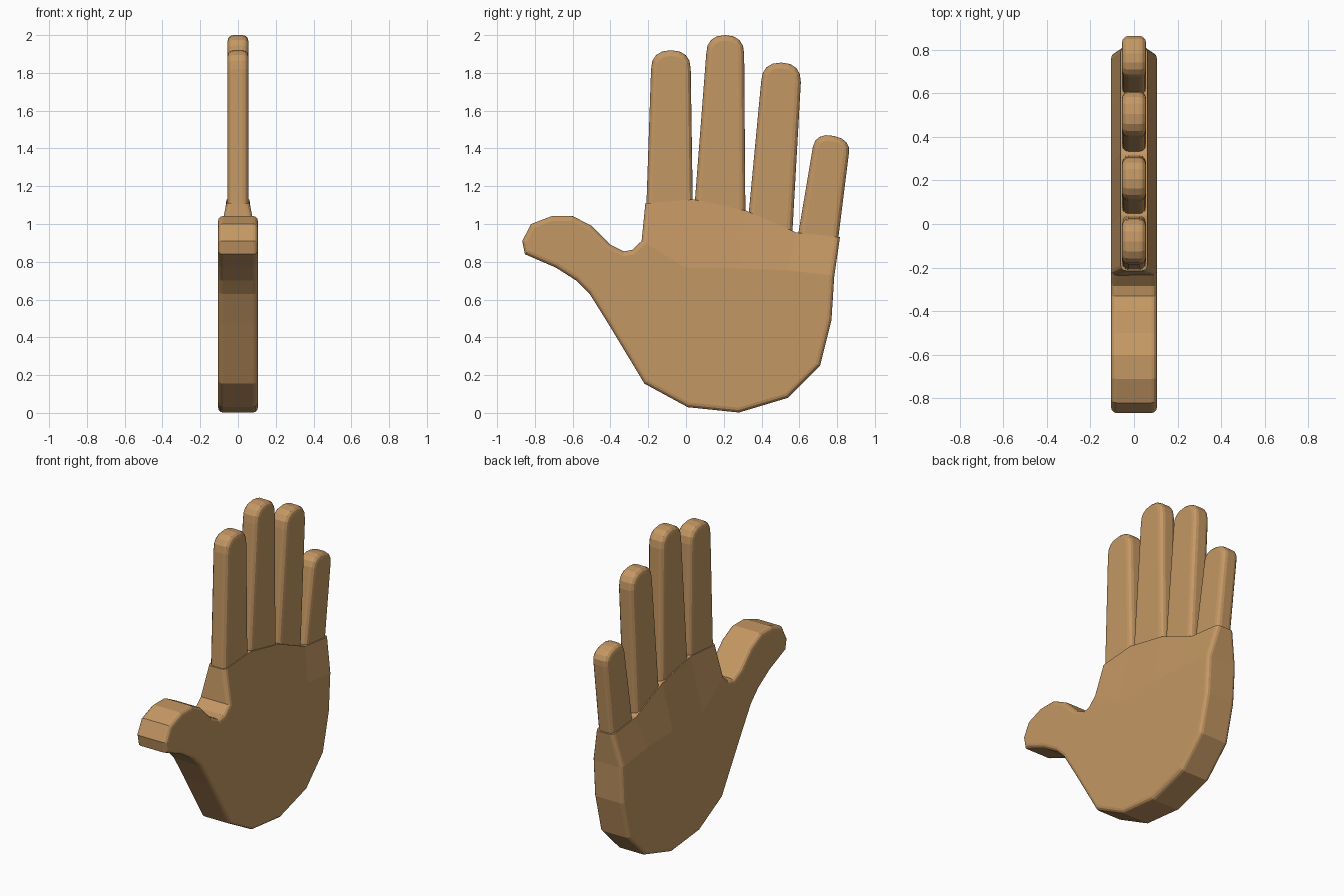
import bpy, bmesh, math
from mathutils import Vector

if "Cube" in bpy.data.objects:
    bpy.data.objects.remove(bpy.data.objects["Cube"])

skin = bpy.data.materials.new("skin")
skin.diffuse_color = (0.55, 0.31, 0.125, 1)
skin.use_nodes = True
skin.node_tree.nodes["Principled BSDF"].inputs["Base Color"].default_value = skin.diffuse_color


def finish(name, bm, width, segments, keep):
    """Round the rim between broad faces and side walls, then make the object."""
    bmesh.ops.recalc_face_normals(bm, faces=bm.faces)
    bm.normal_update()

    def is_rim(e):
        if len(e.link_faces) != 2:
            return False
        a, b = (abs(f.normal.x) > 0.6 for f in e.link_faces)
        return a != b and keep(e)

    bmesh.ops.bevel(bm, geom=[e for e in bm.edges if is_rim(e)], offset=width,
                    segments=segments, profile=0.5, affect='EDGES',
                    clamp_overlap=True)
    me = bpy.data.meshes.new(name)
    bm.to_mesh(me)
    bm.free()
    me.materials.append(skin)
    ob = bpy.data.objects.new(name, me)
    bpy.context.collection.objects.link(ob)
    return ob


# palm and thumb outline (y, z), counter-clockwise from the heel
lower = [(-0.22, 0.155), (0.01, 0.03), (0.28, 0.002), (0.54, 0.08),
         (0.71, 0.25), (0.77, 0.49)]
fold = [(0.785, 0.725), (0.54, 0.755), (0.28, 0.765), (-0.01, 0.77), (-0.235, 0.91)]
thumb = [(-0.285, 0.863), (-0.33, 0.855), (-0.40, 0.89), (-0.50, 0.99),
         (-0.60, 1.042), (-0.71, 1.042), (-0.82, 1.0), (-0.867, 0.91),
         (-0.853, 0.84), (-0.69, 0.77), (-0.58, 0.70), (-0.51, 0.63), (-0.41, 0.47)]
# knuckle line where the palm has thinned to finger thickness
knuckle = [(0.815, 0.93), (0.583, 0.955), (0.32, 1.07), (0.04, 1.13), (-0.215, 1.11)]

bm = bmesh.new()


def pair(p, half):
    return [bm.verts.new((s * half, p[0], p[1])) for s in (1, -1)]


L = [pair(p, 0.105) for p in lower]
F = [pair(p, 0.105) for p in fold]
T = [pair(p, 0.105) for p in thumb]
K = [pair(p, 0.061) for p in knuckle]
for s in (0, 1):
    bm.faces.new([v[s] for v in L + F + T])
    for i in range(4):
        bm.faces.new((F[i][s], K[i][s], K[i + 1][s], F[i + 1][s]))
rim = L + F[:1] + K + F[-1:] + T
for a, b in zip(rim, rim[1:] + rim[:1]):
    bm.faces.new((a[0], b[0], b[1], a[1]))
top = {v for p in K for v in p}
finish("palm_and_thumb", bm, 0.025, 3, lambda e: not all(v in top for v in e.verts))


# fingers: tapered slabs with domed tips
def finger(name, base_l, base_r, tip_l, tip_r, dome, half=0.055):
    bl, br, tl, tr = (Vector(p) for p in (base_l, base_r, tip_l, tip_r))
    c, u = (tl + tr) / 2, (tr - tl) / 2
    v = Vector((-u.y, u.x)).normalized() * dome
    pts = [bl, br]
    for i in range(9):
        a = math.pi * i / 8
        ca, sa = math.cos(a), math.sin(a)
        pts.append(c + u * math.copysign(abs(ca) ** 0.85, ca) + v * max(sa, 0) ** 0.85)
    bm = bmesh.new()
    f = bm.faces.new([bm.verts.new((half, p.x, p.y)) for p in pts])
    ext = bmesh.ops.extrude_face_region(bm, geom=[f], use_keep_orig=True)
    moved = [g for g in ext["geom"] if isinstance(g, bmesh.types.BMVert)]
    bmesh.ops.translate(bm, verts=moved, vec=(-2 * half, 0, 0))
    finish(name, bm, 0.03, 3, lambda e: True)


finger("index_finger", (-0.212, 1.03), (0.037, 1.03), (-0.185, 1.82), (0.025, 1.82), 0.10)
finger("middle_finger", (0.04, 1.03), (0.315, 0.98), (0.107, 1.90), (0.308, 1.90), 0.10)
finger("ring_finger", (0.322, 0.95), (0.56, 0.90), (0.398, 1.755), (0.608, 1.75), 0.102)
finger("little_finger", (0.583, 0.88), (0.798, 0.86), (0.672, 1.41), (0.862, 1.37), 0.078)
